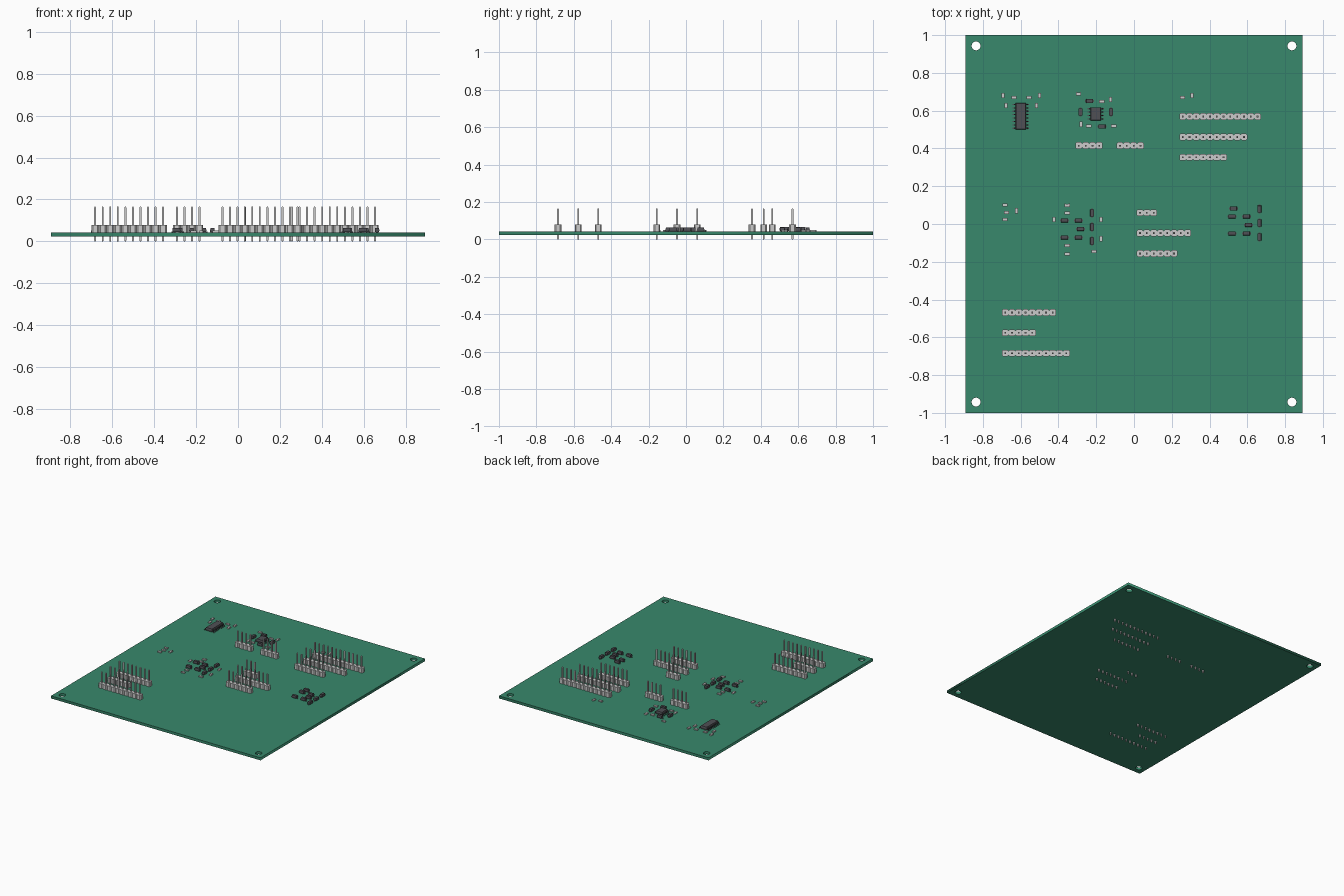
import bpy, bmesh, math
from mathutils import Matrix

if "Cube" in bpy.data.objects:
    bpy.data.objects.remove(bpy.data.objects["Cube"])

TOP, BOTTOM = 0.0425, 0.0225      # board faces
PITCH = 0.036


def material(name, rgb):
    m = bpy.data.materials.new(name)
    m.diffuse_color = (*rgb, 1)
    m.use_nodes = True
    m.node_tree.nodes["Principled BSDF"].inputs["Base Color"].default_value = m.diffuse_color
    return m


GREEN = material("board_green", (0.04, 0.25, 0.15))
DARK = material("dark_plastic", (0.08, 0.08, 0.09))


def loft(bm, rings):
    """Closed solid through rings of 3D points."""
    rows = [[bm.verts.new(p) for p in r] for r in rings]
    n = len(rows[0])
    bm.faces.new(rows[0][::-1])
    bm.faces.new(rows[-1])
    for a, b in zip(rows, rows[1:]):
        for i in range(n):
            j = (i + 1) % n
            bm.faces.new((a[i], a[j], b[j], b[i]))


def rect(w, d, z, x=0, y=0):
    return [(x + sx * w / 2, y + sy * d / 2, z)
            for sx, sy in ((-1, -1), (1, -1), (1, 1), (-1, 1))]


def box(bm, w, d, z0, z1, x=0, y=0):
    loft(bm, [rect(w, d, z0, x, y), rect(w, d, z1, x, y)])


def mesh_from(bm, name, mat=None):
    bmesh.ops.recalc_face_normals(bm, faces=bm.faces)
    me = bpy.data.meshes.new(name)
    bm.to_mesh(me)
    bm.free()
    if mat:
        me.materials.append(mat)
    return me


def place(name, me, x, y, z=TOP, turned=False):
    ob = bpy.data.objects.new(name, me)
    bpy.context.collection.objects.link(ob)
    ob.location = (x, y, z)
    ob.rotation_euler.z = math.pi / 2 if turned else 0
    return ob


# board: filled outline with four mounting holes
outlines = [[p[:2] for p in rect(1.784, 2, 0)]]
for hx in (-0.836, 0.836):
    for hy in (-0.943, 0.943):
        outlines.append([(hx + 0.0235 * math.cos(math.tau * i / 32),
                          hy + 0.0235 * math.sin(math.tau * i / 32)) for i in range(32)])
curve = bpy.data.curves.new("board", "CURVE")
curve.dimensions, curve.fill_mode = "2D", "BOTH"
curve.extrude = (TOP - BOTTOM) / 2
for pts in outlines:
    s = curve.splines.new("POLY")
    s.points.add(len(pts) - 1)
    for p, (x, y) in zip(s.points, pts):
        p.co = (x, y, 0, 1)
    s.use_cyclic_u = True
curve.materials.append(GREEN)
place("board", curve, 0, 0, (TOP + BOTTOM) / 2)


# pin headers: notched plastic strip plus pointed square pins
def header(x0, y, count):
    h, c = PITCH / 2, 0.007
    front = []
    for i in range(count):
        a = i * PITCH
        front += [(a, -h + c), (a + c, -h), (a + PITCH - c, -h)]
    front.append((count * PITCH, -h + c))
    outline = front + [(px, -py) for px, py in reversed(front)]
    bm = bmesh.new()
    loft(bm, [[(px, py, z) for px, py in outline] for z in (0, PITCH)])
    place("header_strip", mesh_from(bm, "header_strip"), x0, y)
    bm = bmesh.new()
    for i in range(count):
        px = (i + 0.5) * PITCH
        loft(bm, [rect(w, w, z, px) for w, z in
                  ((0.005, 0), (0.009, 0.003), (0.009, 0.162), (0.005, 0.165))])
    place("header_pins", mesh_from(bm, "header_pins"), x0, y, 0)


for x0, y, count in ((0.24, 0.569, 12), (0.24, 0.461, 10), (0.24, 0.353, 7),
                     (-0.31, 0.415, 4), (-0.092, 0.415, 4),
                     (0.014, 0.06, 3), (0.014, -0.048, 8), (0.014, -0.156, 6),
                     (-0.70, -0.469, 8), (-0.70, -0.576, 5), (-0.70, -0.684, 10)):
    header(x0, y, count)


# chips: bevel-sided body with gull-wing leads
def chip(name, x, y, length, leads):
    w = 0.055
    bm = bmesh.new()
    loft(bm, [rect(w - t, length - t, z) for t, z in
              ((0.004, 0.002), (0, 0.012), (0, 0.015), (0.005, 0.025))])
    place(name + "_body", mesh_from(bm, name, DARK), x, y)
    profile = [(0.026, 0.012), (0.033, 0.012), (0.035, 0), (0.043, 0),
               (0.043, 0.003), (0.0375, 0.003), (0.0355, 0.015), (0.026, 0.015)]
    bm = bmesh.new()
    for side in (-1, 1):
        for i in range(leads):
            ly = (i - (leads - 1) / 2) * 0.018
            loft(bm, [[(side * px, ly + d, pz) for px, pz in profile]
                      for d in (-0.003, 0.003)])
    place(name + "_leads", mesh_from(bm, name + "_leads", DARK), x, y)


chip("large_chip", -0.599, 0.57, 0.14, 8)
chip("small_chip", -0.202, 0.583, 0.07, 4)

# shared mesh: dark two-terminal part with tapered body and end leads
bm = bmesh.new()
loft(bm, [rect(0.038 - t, 0.022 - t, z) for t, z in
          ((0.003, 0.001), (0, 0.009), (0.003, 0.021))])
for sx in (-1, 1):
    box(bm, 0.008, 0.01, 0, 0.004, sx * 0.020)
diode = mesh_from(bm, "diode", DARK)

# shared mesh: small pale part with end caps
bm = bmesh.new()
box(bm, 0.02, 0.016, 0.0005, 0.0085)
for sx in (-1, 1):
    box(bm, 0.006, 0.017, 0, 0.009, sx * 0.0112)
resistor = mesh_from(bm, "resistor")

diodes_across = [(-0.235, 0.651), (-0.17, 0.516),
                 (-0.368, 0.019), (-0.294, 0.019), (-0.283, -0.026),
                 (-0.368, -0.071), (-0.294, -0.071),
                 (0.526, 0.082), (0.519, 0.04), (0.595, 0.04),
                 (0.606, -0.005), (0.519, -0.05), (0.595, -0.05)]
diodes_upright = [(-0.283, 0.593), (-0.122, 0.593)]
diodes_upright += [(x, y - i * 0.074) for x, y in ((-0.222, 0.058), (0.664, 0.079))
                   for i in range(3)]
resistors_across = [(-0.294, 0.689), (-0.17, 0.648), (-0.239, 0.519), (-0.107, 0.519),
                    (-0.635, 0.67), (-0.556, 0.67), (0.257, 0.67),
                    (-0.683, 0.101), (-0.675, 0.061), (-0.683, 0.024),
                    (-0.354, 0.099), (-0.354, 0.058), (-0.354, -0.114),
                    (-0.354, -0.159), (-0.212, -0.146)]
resistors_upright = [(-0.124, 0.659), (-0.281, 0.529), (-0.693, 0.68), (-0.501, 0.68),
                     (-0.677, 0.627), (-0.516, 0.627), (0.307, 0.68), (-0.622, 0.071),
                     (-0.423, 0.024), (-0.175, 0.024), (-0.175, -0.079)]
for name, me, spots, turned in (("diode", diode, diodes_across, False),
                                ("diode", diode, diodes_upright, True),
                                ("resistor", resistor, resistors_across, False),
                                ("resistor", resistor, resistors_upright, True)):
    for x, y in spots:
        place(name, me, x, y, turned=turned)
